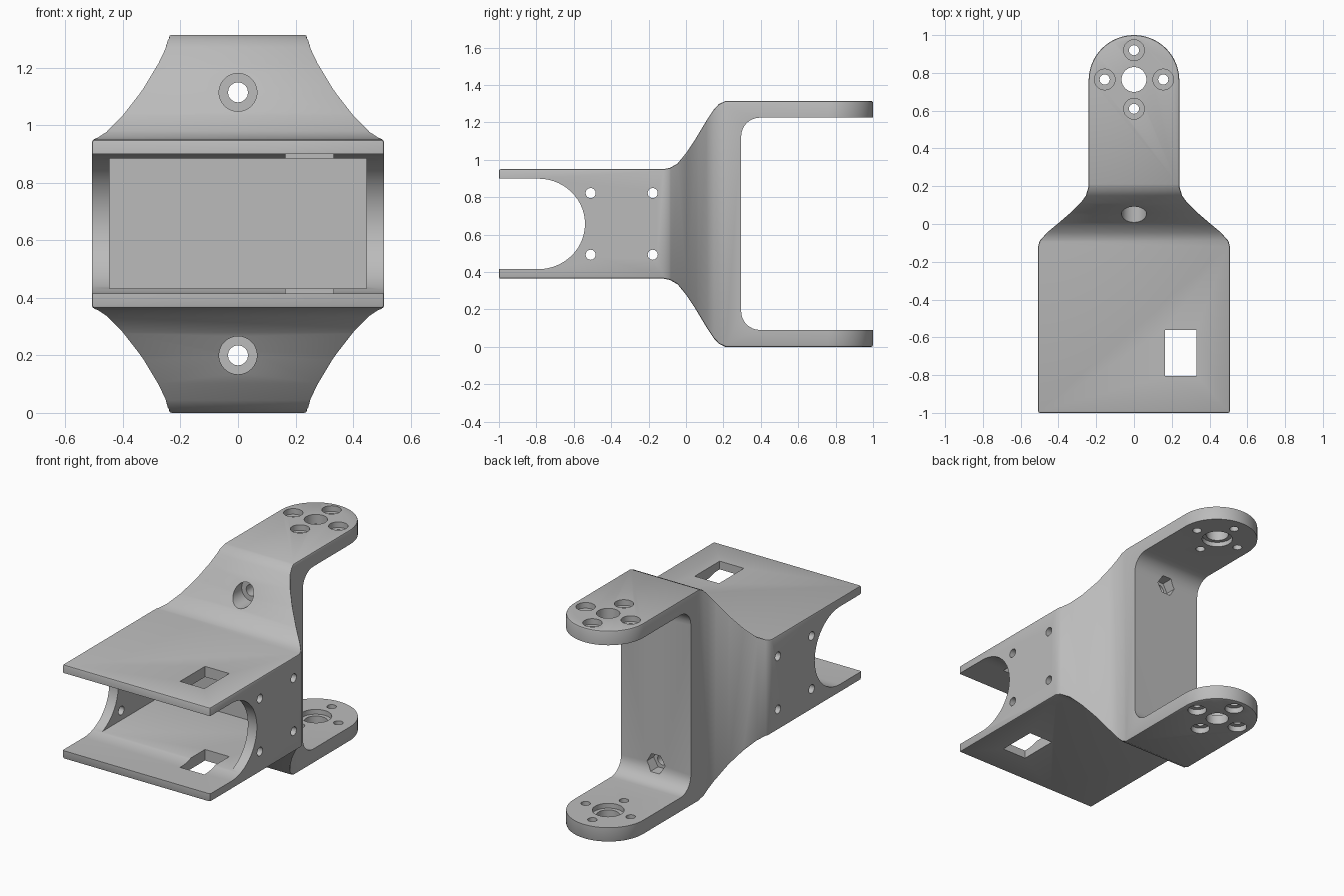
import bpy, bmesh
from math import sin, cos, pi, radians
from mathutils import Matrix, Vector

cube = bpy.data.objects.get("Cube")
if cube:
    bpy.data.objects.remove(cube, do_unlink=True)

MID, HEIGHT = 0.657, 1.314

grey = bpy.data.materials.new("light grey")
grey.use_nodes = True
grey.diffuse_color = (0.5, 0.5, 0.5, 1)
grey.node_tree.nodes["Principled BSDF"].inputs["Base Color"].default_value = grey.diffuse_color

# Which world axes a 2D profile lies in, for each extrusion direction
PLANES = {"x": lambda u, v, w: (w, u, v),
          "y": lambda u, v, w: (u, w, v),
          "z": lambda u, v, w: (u, v, w)}


def prism(name, axis, points, start, end):
    """Extrude a closed 2D profile along an axis."""
    bm = bmesh.new()
    place = PLANES[axis]
    face = bm.faces.new([bm.verts.new(place(u, v, start)) for u, v in points])
    made = bmesh.ops.extrude_face_region(bm, geom=[face])["geom"]
    shift = Vector(place(0, 0, end - start))
    bmesh.ops.translate(bm, vec=shift, verts=[g for g in made if isinstance(g, bmesh.types.BMVert)])
    bmesh.ops.recalc_face_normals(bm, faces=bm.faces)
    mesh = bpy.data.meshes.new(name)
    bm.to_mesh(mesh)
    bm.free()
    mesh.materials.append(grey)
    obj = bpy.data.objects.new(name, mesh)
    bpy.context.collection.objects.link(obj)
    return obj


def arc(cu, cv, ru, rv, a0, a1, n):
    steps = [radians(a0 + (a1 - a0) * i / n) for i in range(n + 1)]
    return [(cu + ru * cos(a), cv + rv * sin(a)) for a in steps]


def circle(cu, cv, r, n=32):
    return arc(cu, cv, r, r, 0, 360, n)[:-1]


def rect(u0, u1, v0, v1):
    return [(u0, v0), (u1, v0), (u1, v1), (u0, v1)]


def apply(obj, mod):
    bpy.context.view_layer.objects.active = obj
    bpy.ops.object.modifier_apply(modifier=mod.name)


def boolean(obj, tool, operation="DIFFERENCE"):
    tool.hide_render = True
    mod = obj.modifiers.new("cut", "BOOLEAN")
    mod.operation, mod.solver, mod.object = operation, "EXACT", tool
    apply(obj, mod)
    bpy.data.objects.remove(tool, do_unlink=True)


def cut(axis, points, start, end):
    boolean(bracket, prism("cutter", axis, points, start, end))


# Outer body: plan outline crossed with the side outline
right = [(0.508, -1), (0.508, -0.12), (0.5, -0.09), (0.46, -0.045), (0.4, 0.005),
         (0.33, 0.065), (0.28, 0.115), (0.255, 0.15), (0.24, 0.2)]
tip = arc(0, 0.76, 0.24, 0.24, 0, 180, 32)
plan = right + tip + [(-x, y) for x, y in reversed(right)]
upper = [(-1, 0.95), (-0.12, 0.95), (-0.085, 0.957), (-0.045, 0.98), (0, 1.035),
         (0.05, 1.11), (0.11, 1.21), (0.15, 1.27), (0.175, 1.297), (0.21, HEIGHT), (1.1, HEIGHT)]
side = upper + [(y, 2 * MID - z) for y, z in reversed(upper)]
bracket = prism("servo_bracket", "z", plan, -0.2, 1.6)
boolean(bracket, prism("side_profile", "x", side, -0.8, 0.8), "INTERSECT")

# Softened outer edges
bevel = bracket.modifiers.new("soft edges", "BEVEL")
bevel.width, bevel.segments = 0.012, 2
bevel.limit_method, bevel.angle_limit = "ANGLE", radians(50)
apply(bracket, bevel)

# Fork gap with rounded inner corners
low, high = 0.09, 1.225
gap = ([(1.2, low)] + arc(0.395, low + 0.1, 0.1, 0.1, 270, 180, 8)
       + arc(0.395, high - 0.1, 0.1, 0.1, 180, 90, 8) + [(1.2, high)])
cut("x", gap, -0.7, 0.7)

# Front pocket and the rounded opening through both side walls
cut("y", rect(-0.446, 0.446, 0.433, 0.884), -1.2, -0.1)
opening = [(-1.2, 0.416)] + arc(-0.79, MID, 0.25, 0.242, -90, 90, 28) + [(-1.2, 0.899)]
cut("x", opening, -0.7, 0.7)

# Cable windows through top and bottom plates
cut("z", rect(0.165, 0.332, -0.805, -0.56), -0.1, 1.5)

# Small screw holes in the side walls
for y in (-0.51, -0.178):
    for z in (MID - 0.165, MID + 0.165):
        cut("x", circle(y, z, 0.027, 16), -0.7, 0.7)

# Long bolts through the web: counterbore in front, hex nut pocket behind
for z in (0.2, 2 * MID - 0.2):
    cut("y", circle(0, z, 0.035, 16), -0.3, 0.5)
    cut("y", circle(0, z, 0.066), -0.08, 0.13)
    cut("y", circle(0, z, 0.062, 6), 0.23, 0.4)

# Horn mounts on both arms
for side_sign in (-1, 1):
    def level(depth):
        return MID + side_sign * (MID - depth)
    cut("z", circle(0, 0.765, 0.066), level(-0.1), level(0.2))
    cut("z", circle(0, 0.765, 0.09), level(0.06), level(0.2))
    for dx, dy in ((1, 0), (-1, 0), (0, 1), (0, -1)):
        x, y = 0.155 * dx, 0.765 + 0.155 * dy
        cut("z", circle(x, y, 0.027, 16), level(-0.1), level(0.2))
        cut("z", circle(x, y, 0.055, 24), level(-0.1), level(0.035))

bpy.ops.object.select_all(action="DESELECT")
bracket.select_set(True)
bpy.context.view_layer.objects.active = bracket
bpy.ops.object.shade_smooth_by_angle(angle=radians(30))
